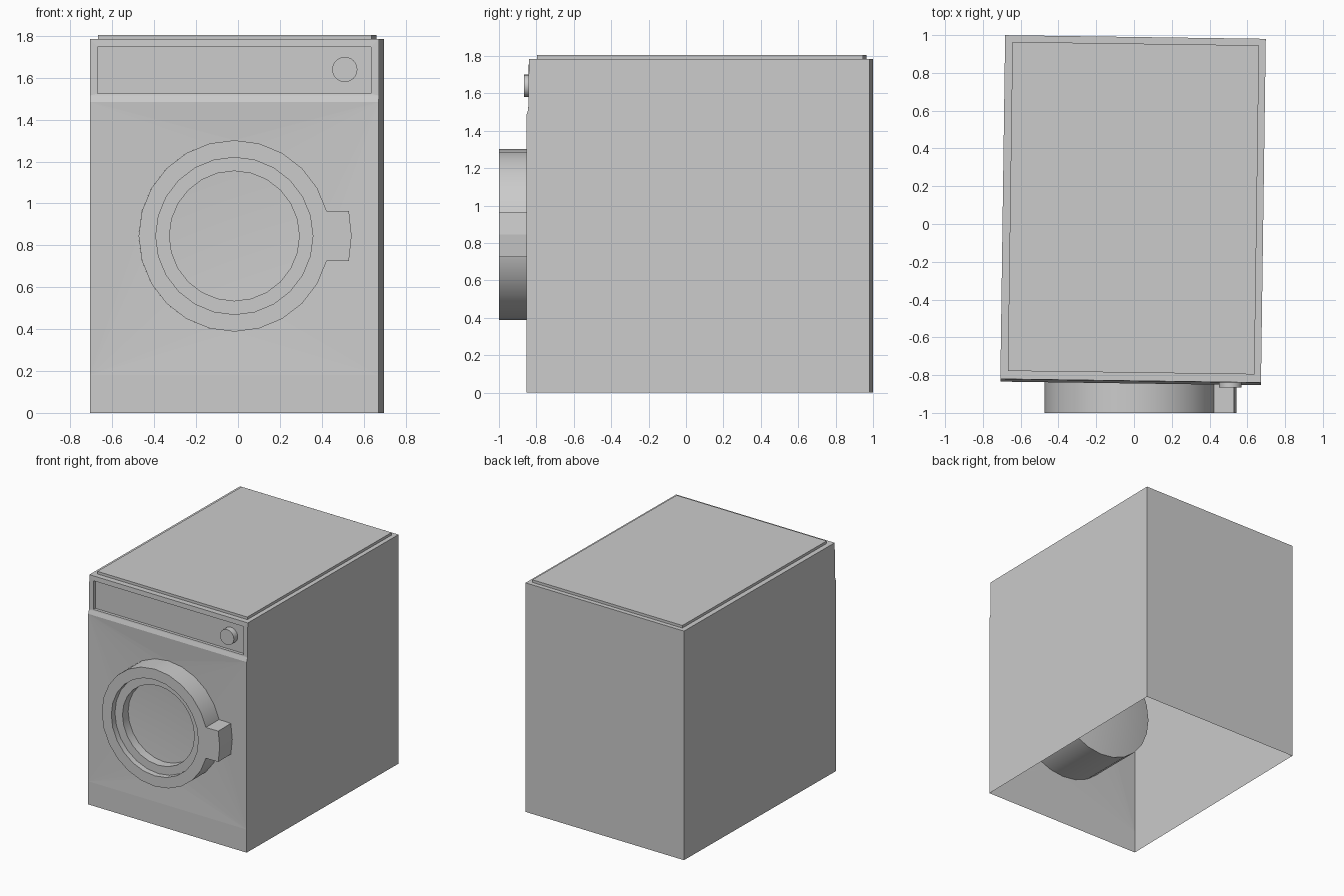
import bpy, bmesh
from math import sin, cos, pi, radians, sqrt, asin
from mathutils import Matrix

if "Cube" in bpy.data.objects:
    bpy.data.objects.remove(bpy.data.objects["Cube"])

SEG = 24
CX, CZ, R = -0.0175, 0.845, 0.457          # door axis and outer radius
TURN = Matrix.Translation((-0.005, 0.078, 0)) @ Matrix.Rotation(radians(-0.8), 4, 'Z')


def finish(bm, name, smooth=False, matrix=None):
    if matrix:
        bm.transform(matrix)
    mesh = bpy.data.meshes.new(name)
    bm.to_mesh(mesh)
    bm.free()
    ob = bpy.data.objects.new(name, mesh)
    bpy.context.collection.objects.link(ob)
    if smooth:
        bpy.ops.object.select_all(action='DESELECT')
        ob.select_set(True)
        bpy.context.view_layer.objects.active = ob
        bpy.ops.object.shade_smooth_by_angle(angle=radians(30))
    return ob


def band(bm, a, b):
    """Closed strip of quads between two loops."""
    n = len(a)
    for i in range(n):
        j = (i + 1) % n
        bm.faces.new((a[i], a[j], b[j], b[i]))


def rect(bm, w, z0, z1, y):
    return [bm.verts.new((x, y, z)) for x, z in ((-w, z0), (w, z0), (w, z1), (-w, z1))]


def lathe(name, profile, cx, cz, seg=SEG):
    """Revolve (radius, y) points about an axis along y; radius 0 closes."""
    bm = bmesh.new()
    prev = None
    for r, y in profile:
        if r == 0:
            tip = bm.verts.new((cx, y, cz))
            for i in range(seg):
                bm.faces.new((prev[i], prev[(i + 1) % seg], tip))
            break
        ring = [bm.verts.new((cx + r * sin(2 * pi * i / seg), y, cz + r * cos(2 * pi * i / seg)))
                for i in range(seg)]
        if prev:
            band(bm, prev, ring)
        prev = ring
    bmesh.ops.recalc_face_normals(bm, faces=bm.faces)
    return finish(bm, name, True)


# Cabinet: open-bottomed shell, slightly turned
W, BACK, FRONT, UPPER = 0.69, 0.912, -0.922, -0.912
profile = [(FRONT, 0), (FRONT, 0.18), (FRONT, 1.485), (UPPER, 1.515), (UPPER + 0.004, 1.785), (BACK, 1.785), (BACK, 0)]
bm = bmesh.new()
left, right = [[bm.verts.new((s * W, y, z)) for y, z in profile] for s in (-1, 1)]
bm.faces.new(left)
bm.faces.new(right)
for i in (0, 2, 4, 5):                      # plinth, shelf, top, back
    bm.faces.new((left[i], right[i], right[i + 1], left[i + 1]))

# Dished front panel with the door opening
hole = [bm.verts.new((R * sin(2 * pi * i / SEG), FRONT + 0.012, CZ + R * cos(2 * pi * i / SEG)))
        for i in range(SEG)]
outer = [left[1], right[1], right[2], left[2]]
edges = []
for loop in (hole, outer):
    for i, v in enumerate(loop):
        w = loop[(i + 1) % len(loop)]
        edges.append(bm.edges.get((v, w)) or bm.edges.new((v, w)))
bmesh.ops.triangle_fill(bm, use_beauty=True, edges=edges, normal=(0, -1, 0))

# Recessed control panel
frame = [left[3], right[3], right[4], left[4]]
rim = rect(bm, 0.653, 1.525, 1.748, UPPER + 0.002)
floor = rect(bm, 0.653, 1.525, 1.748, UPPER + 0.025)
band(bm, frame, rim)
band(bm, rim, floor)
bm.faces.new(floor)
bmesh.ops.recalc_face_normals(bm, faces=bm.faces)
finish(bm, "cabinet", matrix=TURN)

# Raised lid plate
bm = bmesh.new()
bmesh.ops.create_cube(bm, size=1, matrix=Matrix.Translation((0.002, 0.006, 1.795))
                      @ Matrix.Diagonal((1.306, 1.742, 0.02, 1)))
finish(bm, "lid_plate", matrix=TURN)

# Door ring with stepped window
lathe("door", [(R, -0.835), (R, -1.0), (0.375, -1.0), (0.375, -0.955),
               (0.31, -0.955), (0.31, -0.885), (0, -0.87)], CX, CZ)

# Drum behind the front panel
lathe("drum", [(R, -0.84), (R, -0.40), (0, -0.32)], CX, CZ)

# Door handle tab with curved outer edge
bm = bmesh.new()
H, RO = 0.12, 0.56
pts = [(sqrt(R * R - H * H) - 0.006, -H)]
pts += [(sqrt(RO * RO - z * z), z) for z in (-H, 0, H)]
pts += [(pts[0][0], H)]
a, b = [[bm.verts.new((CX + x, y, CZ + z)) for x, z in pts] for y in (-1.0, -0.835)]
band(bm, a, b)
# front face follows the ring so it lies flush
inner = [bm.verts.new((CX + R * cos(t), -1.0, CZ + R * sin(t))) for t in (radians(15), 0, radians(-15))]
bm.faces.new(a + inner)
bmesh.ops.recalc_face_normals(bm, faces=bm.faces)
finish(bm, "door_handle")

# Control knob
lathe("knob", [(0.06, -0.81), (0.06, -0.865), (0, -0.865)], 0.51, 1.64)
